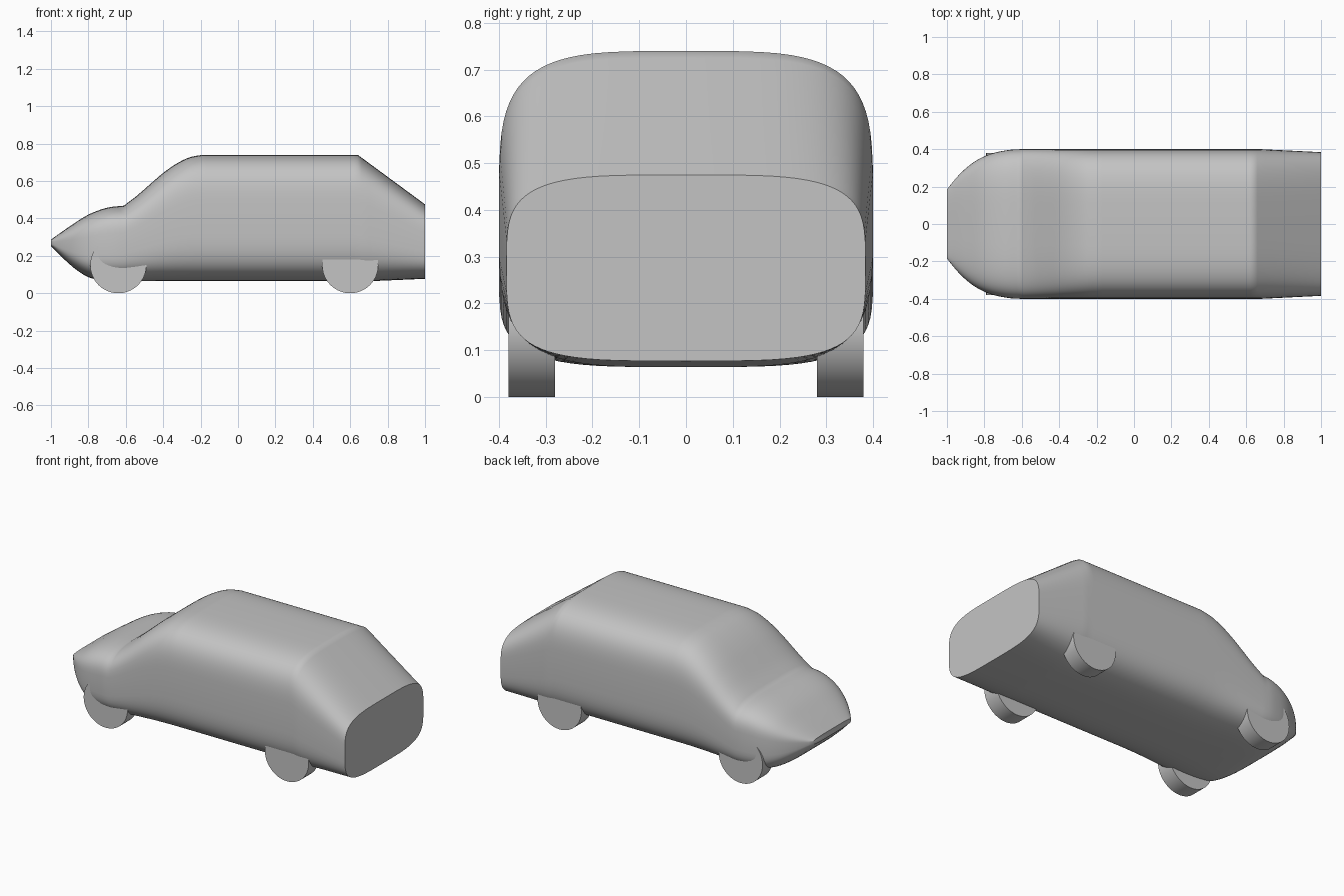
import bpy, bmesh, math

if "Cube" in bpy.data.objects:
    bpy.data.objects.remove(bpy.data.objects["Cube"])

# One plain grey for the whole model
grey = bpy.data.materials.new("light_grey")
grey.use_nodes = True
COLOUR = (0.55, 0.55, 0.55, 1)
grey.diffuse_color = COLOUR
grey.node_tree.nodes["Principled BSDF"].inputs["Base Color"].default_value = COLOUR

# Side and plan outlines as (x, value) points
HOOD = [(-1, .287), (-.9, .357), (-.8, .42), (-.7, .457), (-.61, .468)]
SCREEN = [(-.61, .468), (-.54, .522), (-.47, .583), (-.4, .643),
          (-.33, .692), (-.26, .726), (-.19, .74)]
REAR = [(-.19, .74), (.64, .74), (1, .475)]
FLOOR = [(-1, .252), (-.93, .182), (-.86, .122), (-.79, .082), (-.7, .068), (-.6, .064)]
TAIL = [(-.6, .064), (.7, .064), (1, .077)]
PLAN = [(-1, .185), (-.95, .247), (-.9, .297), (-.85, .335), (-.8, .362),
        (-.75, .38), (-.7, .391), (-.65, .398), (-.6, .4)]
FLANK = [(-.6, .4), (.68, .4), (1, .384)]


def linear(points, x):
    for (x0, a), (x1, b) in zip(points, points[1:]):
        if x <= x1 + 1e-6:
            return a + (b - a) * (x - x0) / (x1 - x0)
    return points[-1][1]


def curve(points, x):
    """Smooth curve through evenly flowing points."""
    n = len(points)

    def slope(i):
        (xa, a), (xb, b) = points[max(i - 1, 0)], points[min(i + 1, n - 1)]
        return (b - a) / (xb - xa)

    for i in range(n - 1):
        (x0, a), (x1, b) = points[i], points[i + 1]
        if x <= x1 + 1e-6:
            h = x1 - x0
            t = (x - x0) / h
            s = t * t * (3 - 2 * t)
            return (a + (b - a) * s + h * slope(i) * t * (1 - t) ** 2
                    - h * slope(i + 1) * t * t * (1 - t))
    return points[-1][1]


def top(x):
    if x <= -.61:
        return curve(HOOD, x)
    return curve(SCREEN, x) if x <= -.19 else linear(REAR, x)


def bottom(x):
    return curve(FLOOR, x) if x <= -.6 else linear(TAIL, x)


def half_width(x):
    return curve(PLAN, x) if x <= -.6 else linear(FLANK, x)


def finish(bm, name):
    bmesh.ops.recalc_face_normals(bm, faces=bm.faces)
    mesh = bpy.data.meshes.new(name)
    bm.to_mesh(mesh)
    bm.free()
    obj = bpy.data.objects.new(name, mesh)
    bpy.context.collection.objects.link(obj)
    mesh.materials.append(grey)
    bpy.ops.object.select_all(action='DESELECT')
    obj.select_set(True)
    bpy.context.view_layer.objects.active = obj
    bpy.ops.object.shade_smooth_by_angle(angle=math.radians(42))
    return obj


# Body: rounded-box sections lofted along x, capped at both ends
stations = []
for a, b, steps in [(-1, -.61, 24), (-.61, -.19, 26), (-.19, .64, 40), (.64, 1, 18)]:
    stations += [a + (b - a) * i / steps for i in range(steps)]
stations.append(1.0)

SIDES = 80
bm = bmesh.new()
rings = []
for x in stations:
    hi, lo, w = top(x), bottom(x), half_width(x)
    mid, h = (hi + lo) / 2, (hi - lo) / 2
    ring = []
    for k in range(SIDES):
        a = 2 * math.pi * k / SIDES
        c, s = math.cos(a), math.sin(a)
        ring.append(bm.verts.new((x, w * math.copysign(math.sqrt(abs(c)), c),
                                  mid + h * math.copysign(math.sqrt(abs(s)), s))))
    rings.append(ring)
for r0, r1 in zip(rings, rings[1:]):
    for k in range(SIDES):
        j = (k + 1) % SIDES
        bm.faces.new((r0[k], r0[j], r1[j], r1[k]))
bm.faces.new(rings[0])
bm.faces.new(rings[-1])
finish(bm, "car_body")

# Wheels: plain discs partly sunk in the body
RADIUS, THICK = .15, .1
for end, x in (("nose_end", -.64), ("tail_end", .6)):
    for side, y in (("near", -.33), ("far", .33)):
        bm = bmesh.new()
        bmesh.ops.create_cone(bm, cap_ends=True, segments=72, radius1=RADIUS,
                              radius2=RADIUS, depth=THICK)
        wheel = finish(bm, f"{end}_{side}_wheel")
        wheel.rotation_euler.x = math.pi / 2
        wheel.location = (x, y, RADIUS)
